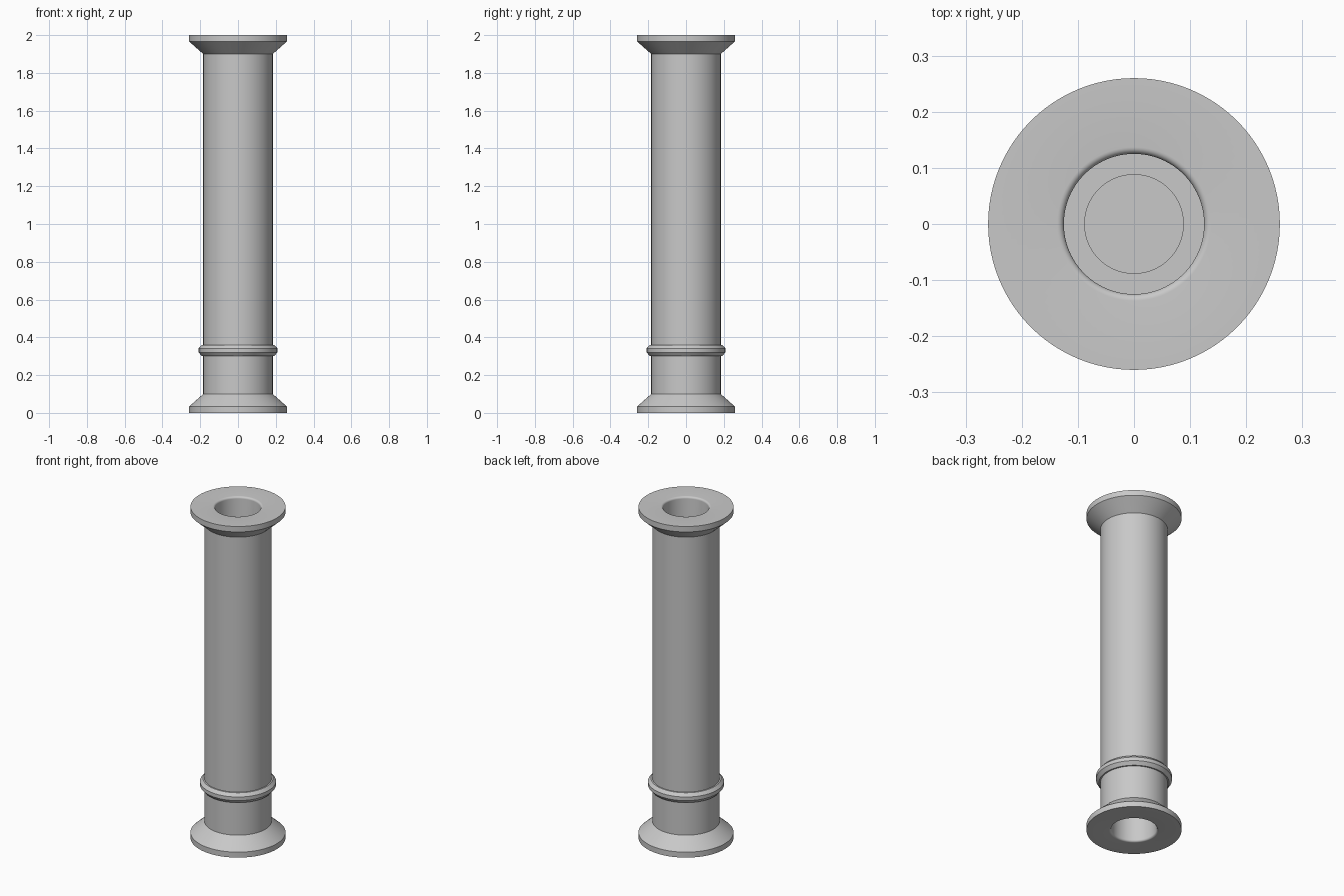
import bpy, bmesh, math

if "Cube" in bpy.data.objects:
    bpy.data.objects.remove(bpy.data.objects["Cube"])

SEGMENTS = 96

grey = bpy.data.materials.new("plain grey")
grey.diffuse_color = (0.58, 0.58, 0.58, 1)
grey.use_nodes = True
grey.node_tree.nodes["Principled BSDF"].inputs["Base Color"].default_value = grey.diffuse_color


def lathe(name, profile, closed=False):
    """Spin an (r, z) profile around the z axis."""
    bm = bmesh.new()
    verts = [bm.verts.new((r, 0, z)) for r, z in profile]
    pairs = list(zip(verts, verts[1:]))
    if closed:
        pairs.append((verts[-1], verts[0]))
    edges = [bm.edges.new(p) for p in pairs]
    bmesh.ops.spin(bm, geom=verts + edges, cent=(0, 0, 0), axis=(0, 0, 1),
                   angle=2 * math.pi, steps=SEGMENTS)
    bmesh.ops.remove_doubles(bm, verts=bm.verts, dist=1e-5)
    bmesh.ops.recalc_face_normals(bm, faces=bm.faces)
    mesh = bpy.data.meshes.new(name)
    bm.to_mesh(mesh)
    bm.free()
    mesh.materials.append(grey)
    obj = bpy.data.objects.new(name, mesh)
    bpy.context.collection.objects.link(obj)
    bpy.ops.object.select_all(action='DESELECT')
    obj.select_set(True)
    bpy.context.view_layer.objects.active = obj
    bpy.ops.object.shade_smooth_by_angle(angle=math.radians(30))
    return obj


BORE, SHAFT, FLANGE, COLLAR, ROUND = 0.125, 0.184, 0.26, 0.208, 0.012

# Rounded bore mouth, from the flange face down into the bore
mouth = [(BORE + ROUND * (1 - math.sin(a)), 2 - ROUND * (1 - math.cos(a)))
         for a in (math.radians(15 * i) for i in range(7))]

# Upper flange half: bore mouth, flat face, lip and cone
top_end = mouth[::-1] + [(FLANGE, 2), (FLANGE, 1.967), (SHAFT, 1.9)]
bottom_end = [(r, 2 - z) for r, z in reversed(top_end)]

# Raised collar near the foot
collar = [(SHAFT, 0.36), (0.192, 0.36), (COLLAR, 0.342), (COLLAR, 0.32),
          (0.192, 0.30), (SHAFT, 0.30)]

# Solid web closing the bore at the collar, with a shallow round step each side
web = [(BORE, 0.30), (0.088, 0.30), (0.088, 0.31), (0, 0.31)]
web_top = [(0, 0.35), (0.088, 0.35), (0.088, 0.36), (BORE, 0.36)]

lathe("flanged_pipe", web_top + top_end + collar + bottom_end + web)
